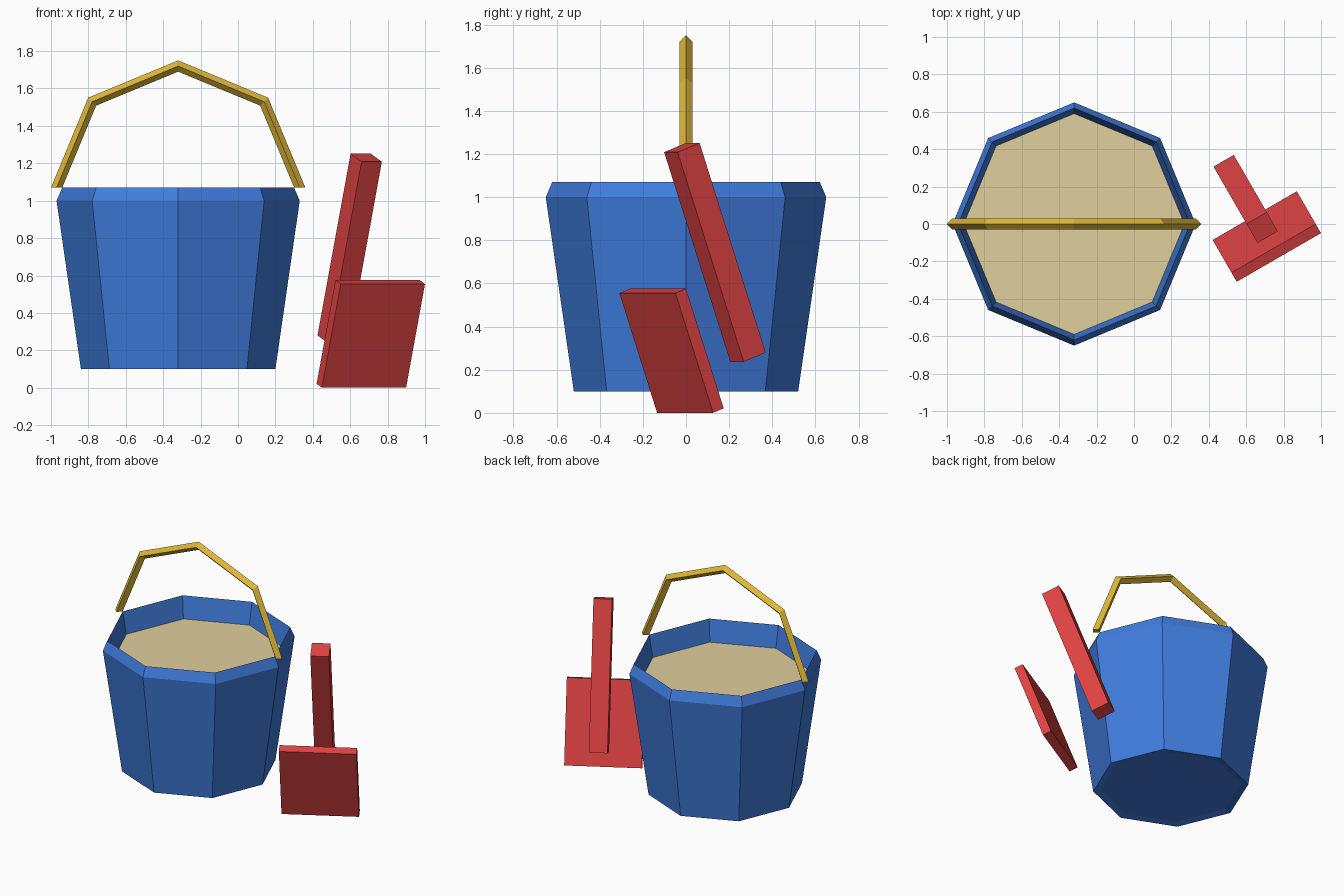
import bpy
import bmesh
from math import sin, cos, pi, radians

cube = bpy.data.objects.get("Cube")
if cube:
    bpy.data.objects.remove(cube)

BUCKET_X = -0.32
SIDES = 8


def material(name, srgb):
    color = [((c + 0.055) / 1.055) ** 2.4 for c in srgb] + [1]
    mat = bpy.data.materials.new(name)
    mat.use_nodes = True
    mat.diffuse_color = color
    bsdf = next(n for n in mat.node_tree.nodes if n.type == "BSDF_PRINCIPLED")
    bsdf.inputs["Base Color"].default_value = color
    return mat


def add_object(name, bm, mat, location=(0, 0, 0), rotation=(0, 0, 0)):
    bmesh.ops.recalc_face_normals(bm, faces=bm.faces)
    mesh = bpy.data.meshes.new(name)
    bm.to_mesh(mesh)
    bm.free()
    mesh.materials.append(mat)
    obj = bpy.data.objects.new(name, mesh)
    obj.location = location
    obj.rotation_euler = rotation
    bpy.context.collection.objects.link(obj)
    return obj


def skin(rings):
    """Bridge a row of closed point rings and cap both ends."""
    bm = bmesh.new()
    loops = [[bm.verts.new(p) for p in ring] for ring in rings]
    for a, b in zip(loops, loops[1:]):
        n = len(a)
        for i in range(n):
            j = (i + 1) % n
            bm.faces.new((a[i], a[j], b[j], b[i]))
    bm.faces.new(loops[0])
    bm.faces.new(loops[-1])
    return bm


def lathe(profile):
    """Turn (radius, height) points into an eight-sided solid."""
    angles = [2 * pi * i / SIDES for i in range(SIDES)]
    return skin([[(r * cos(a), r * sin(a), z) for a in angles] for r, z in profile])


def box(name, size, mat, location, rotation):
    bm = bmesh.new()
    bmesh.ops.create_cube(bm, size=1)
    bmesh.ops.scale(bm, vec=size, verts=bm.verts)
    return add_object(name, bm, mat, location, rotation)


blue = material("bucket blue", (0.25, 0.49, 0.87))
yellow = material("handle yellow", (0.88, 0.72, 0.22))
sand_tan = material("sand tan", (0.88, 0.81, 0.61))
red = material("shovel red", (0.88, 0.26, 0.26))

# Bucket: recessed floor, tapered wall, peaked rim, inner wall
bucket_profile = [(0.47, 0.11), (0.52, 0.1), (0.65, 1.0),
                  (0.62, 1.07), (0.59, 0.91), (0.47, 0.15)]
add_object("bucket", lathe(bucket_profile), blue, (BUCKET_X, 0, 0))

# Sand filling
add_object("sand", lathe([(0.58, 0.85), (0.59, 0.91)]), sand_tan, (BUCKET_X, 0, 0))

# Carrying handle: half ring with a diamond cross-section
RING, TUBE = 0.65, 0.03
arch = []
for step in range(5):
    a = pi * step / 4
    arch.append([((RING + TUBE * cos(t)) * cos(a), TUBE * sin(t),
                  (RING + TUBE * cos(t)) * sin(a))
                 for t in (0, pi / 2, pi, 3 * pi / 2)])
add_object("bucket_handle", skin(arch), yellow, (BUCKET_X, 0, 1.07))

# Shovel: stick and blade share one tilt
tilt = (radians(20), 0, radians(30))
box("shovel_handle", (0.125, 0.125, 1.034), red, (0.597, 0.134, 0.744), tilt)
box("shovel_blade", (0.52, 0.06, 0.59), red, (0.71, -0.067, 0.288), tilt)
